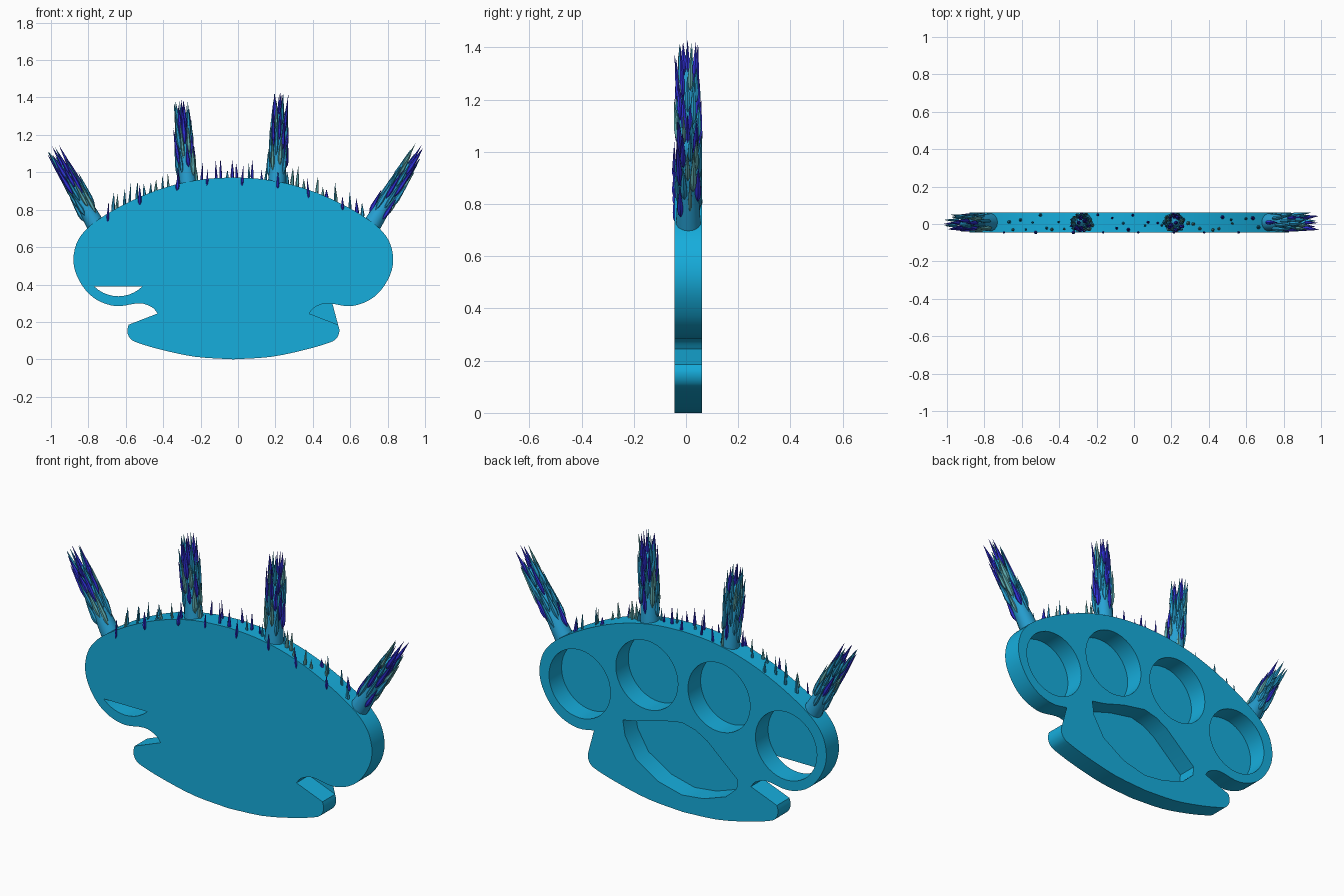
import bpy, bmesh, math, random
from mathutils import Vector
from mathutils.geometry import tessellate_polygon

if "Cube" in bpy.data.objects:
    bpy.data.objects.remove(bpy.data.objects["Cube"])

random.seed(7)
CX, Y0, Y1 = -0.025, -0.045, 0.062   # mirror axis, front and back planes


def material(name, rgb):
    m = bpy.data.materials.new(name)
    m.diffuse_color = (*rgb, 1)
    m.use_nodes = True
    m.node_tree.nodes["Principled BSDF"].inputs["Base Color"].default_value = m.diffuse_color
    return m


CYAN = material("cyan", (0.008, 0.42, 0.72))
ICE = material("ice_blue", (0.02, 0.36, 0.66))
BLUE = material("deep_blue", (0.03, 0.03, 0.72))
PALE = material("pale_teal", (0.12, 0.45, 0.48))


def finish(bm, name, mats, angle):
    me = bpy.data.meshes.new(name)
    bm.to_mesh(me)
    bm.free()
    ob = bpy.data.objects.new(name, me)
    bpy.context.collection.objects.link(ob)
    for m in mats:
        me.materials.append(m)
    bpy.ops.object.select_all(action='DESELECT')
    ob.select_set(True)
    bpy.context.view_layer.objects.active = ob
    bpy.ops.object.shade_smooth_by_angle(angle=math.radians(angle))
    return ob


def smooth(pts, n=3):
    """Catmull-Rom through open list of 2D points."""
    p = [Vector(q) for q in pts]
    p = [2 * p[0] - p[1]] + p + [2 * p[-1] - p[-2]]
    out = []
    for a, b, c, d in zip(p, p[1:], p[2:], p[3:]):
        for k in range(n):
            t = k / n
            out.append(tuple(0.5 * (2 * b + (c - a) * t + (2 * a - 5 * b + 4 * c - d) * t * t
                                    + (3 * b - a - 3 * c + d) * t ** 3)))
    return out + [tuple(p[-2])]


def circle(cx, cz, r, n=40):
    return [(cx + r * math.cos(i * math.tau / n), cz + r * math.sin(i * math.tau / n)) for i in range(n)]


def cap(bm, loops, y, sign):
    flat = [Vector((x, y, z)) for lp in loops for x, z in lp]
    vs = [bm.verts.new(p) for p in flat]
    for tri in tessellate_polygon([[Vector((x, z, 0)) for x, z in lp] for lp in loops]):
        a, b, c = tri
        ny = (flat[b] - flat[a]).cross(flat[c] - flat[a]).y
        if abs(ny) > 1e-9:
            bm.faces.new([vs[i] for i in (tri if ny * sign > 0 else (a, c, b))])


def wall(bm, loop, outward):
    f = [bm.verts.new((x, Y0, z)) for x, z in loop]
    b = [bm.verts.new((x, Y1, z)) for x, z in loop]
    for i in range(len(loop)):
        j = (i + 1) % len(loop)
        q = [f[i], f[j], b[j], b[i]]
        bm.faces.new(q[::-1] if outward else q)


# Half outline as offsets from the mirror axis, bottom to top
base = smooth([(0, 0), (0.2, 0.013), (0.38, 0.05), (0.51, 0.088), (0.552, 0.112), (0.567, 0.15), (0.56, 0.185)])
lobe = smooth([(0.405, 0.245), (0.43, 0.275), (0.48, 0.297), (0.53, 0.297), (0.6, 0.285), (0.66, 0.29),
               (0.73, 0.318), (0.79, 0.37), (0.838, 0.45), (0.855, 0.53), (0.84, 0.615), (0.80, 0.68),
               (0.73, 0.742), (0.6, 0.82), (0.45, 0.889), (0.3, 0.937), (0.15, 0.964), (0, 0.973)])
half = base + lobe


def whole(right, left):
    return [(CX + x, z) for x, z in right] + [(CX - x, z) for x, z in left[-2:0:-1]]


outline = whole(half, half)
# The back plate bridges the notch on the +x side
back_outline = whole(base[:-2] + [p for p in lobe if p[0] > 0.52 or p[1] > 0.5], half)

# Finger holes and palm hole, closed by the front plate
fingers = [circle(0.59, 0.525, 0.183), circle(0.19, 0.68, 0.185),
           circle(-0.24, 0.675, 0.185), circle(-0.64, 0.52, 0.183)]
palm = [(0.333, 0.40), (0.25, 0.415), (0.12, 0.455), (-0.02, 0.48), (-0.10, 0.46), (-0.17, 0.42),
        (-0.35, 0.26), (-0.345, 0.21), (-0.28, 0.15), (-0.15, 0.105), (-0.02, 0.09), (0.12, 0.125),
        (0.255, 0.21), (0.32, 0.32)]
gap = [p for p in fingers[3] if p[1] < 0.395]   # sliver left open in front

bm = bmesh.new()
cap(bm, [outline, gap], Y0, -1)
cap(bm, [back_outline] + fingers + [palm], Y1, 1)
wall(bm, outline, True)
for h in fingers + [palm]:
    wall(bm, h, False)
bmesh.ops.remove_doubles(bm, verts=bm.verts, dist=1e-5)
finish(bm, "knuckle_plate", [CYAN], 30)


# Ice spikes
SHARD = [(0, 0.15), (0.12, 0.8), (0.28, 1), (0.6, 0.6)]
COLUMN = [(0, 1), (0.25, 0.88), (0.5, 0.68), (0.75, 0.42)]


def spike(bm, p, d, length, r, mat, prof=SHARD, n=6):
    d = Vector(d).normalized()
    u = d.cross(Vector((0, 1, 0))).normalized()
    v = d.cross(u)
    p = Vector(p)
    rings = [[bm.verts.new(p + d * t * length + (u * math.cos(a) + v * math.sin(a)) * r * k)
              for a in (i * math.tau / n for i in range(n))] for t, k in prof]
    tip = bm.verts.new(p + d * length)
    faces = [bm.faces.new(rings[0][::-1])]
    for i in range(n):
        j = (i + 1) % n
        faces += [bm.faces.new((a[i], a[j], b[j], b[i])) for a, b in zip(rings, rings[1:])]
        faces.append(bm.faces.new((rings[-1][i], rings[-1][j], tip)))
    for f in faces:
        f.material_index = mat


def cluster(name, foot, tip):
    foot, tip = Vector((foot[0], 0.009, foot[1])), Vector((tip[0], 0.006, tip[1]))
    axis = tip - foot
    length = axis.length
    d = axis.normalized()
    u = d.cross(Vector((0, 1, 0))).normalized()
    v = d.cross(u)
    bm = bmesh.new()
    spike(bm, foot - d * 0.03, d, length * 0.93, 0.05, 0, COLUMN, 14)
    spike(bm, foot + axis * 0.45, d, length * 0.55, 0.017, 1)
    for i in range(30):
        t = 0.08 + 0.62 * i / 30
        a = i * 2.4
        out = u * math.cos(a) + v * math.sin(a)
        start = foot + axis * t + out * 0.047 * (1 - 0.6 * t)
        size = min(random.uniform(0.26, 0.45), 0.97 - t) * length
        spike(bm, start, d + out * random.uniform(0.02, 0.09), size,
              random.uniform(0.009, 0.015), random.choice((0, 0, 1, 1, 2)))
    bmesh.ops.recalc_face_normals(bm, faces=bm.faces)
    finish(bm, name, [ICE, BLUE, PALE], 40)


cluster("spike_cluster_outer_left", (-0.765, 0.725), (-0.995, 1.14))
cluster("spike_cluster_inner_left", (-0.268, 0.935), (-0.305, 1.395))
cluster("spike_cluster_inner_right", (0.208, 0.94), (0.23, 1.435))
cluster("spike_cluster_outer_right", (0.72, 0.725), (0.985, 1.15))


# Small thorns scattered along the top rim
def rim(x):
    arch = sorted((p for p in outline if p[1] > 0.6), key=lambda p: p[0])
    for (x0, z0), (x1, z1) in zip(arch, arch[1:]):
        if x0 <= x <= x1 and x1 > x0:
            return z0 + (z1 - z0) * (x - x0) / (x1 - x0)
    return 0.9


bm = bmesh.new()
for i in range(46):
    x = -0.70 + 1.36 * i / 45 + random.uniform(-0.012, 0.012)
    front = i % 6 == 0
    y = Y0 if front else random.uniform(-0.035, 0.055)
    size = random.uniform(0.06, 0.13)
    z = rim(x) - (size * 0.4 if front else 0.02)
    spike(bm, (x, y, z), (random.uniform(-0.08, 0.08), 0, 1), size,
          random.uniform(0.006, 0.011), 1 if front else random.choice((0, 0, 1, 2)))
bmesh.ops.recalc_face_normals(bm, faces=bm.faces)
finish(bm, "rim_thorns", [ICE, BLUE, PALE], 40)
